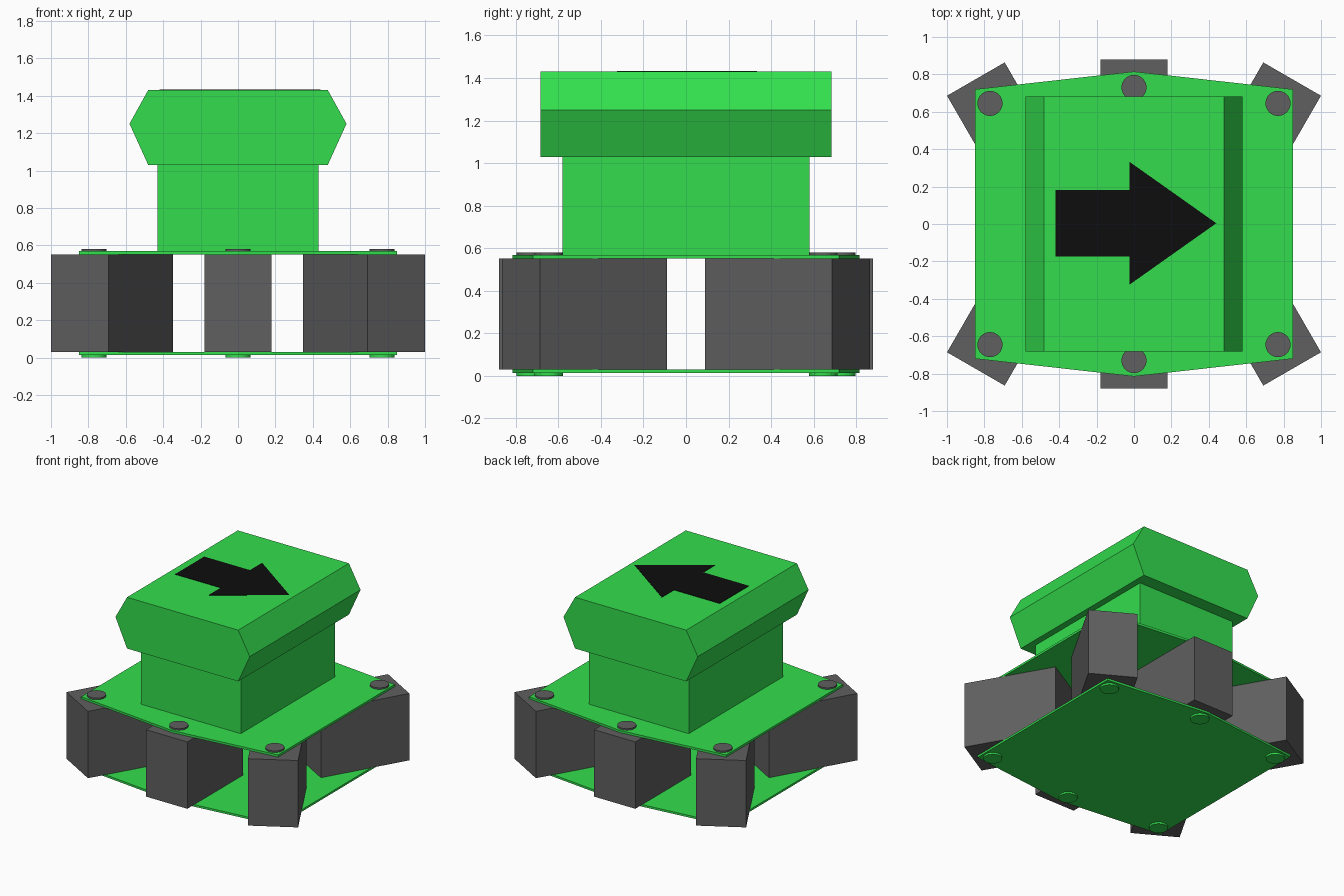
import bpy, bmesh, math
from mathutils import Matrix, Vector

if "Cube" in bpy.data.objects:
    bpy.data.objects.remove(bpy.data.objects["Cube"])


def material(name, rgb):
    m = bpy.data.materials.new(name)
    m.diffuse_color = (*rgb, 1)
    m.use_nodes = True
    m.node_tree.nodes["Principled BSDF"].inputs["Base Color"].default_value = m.diffuse_color
    return m


GREEN = material("bright green", (0.033, 0.73, 0.075))
GREY = material("dark grey", (0.115, 0.115, 0.115))
BLACK = material("black", (0.004, 0.004, 0.004))


def prism(name, outline, start, depth, mat):
    """Extrude a closed 3D outline, given as a function of depth, along a vector."""
    bm = bmesh.new()
    face = bm.faces.new([bm.verts.new(Vector(p) + Vector(start)) for p in outline])
    new = bmesh.ops.extrude_face_region(bm, geom=[face])["geom"]
    verts = [v for v in new if isinstance(v, bmesh.types.BMVert)]
    bmesh.ops.translate(bm, vec=depth, verts=verts)
    bmesh.ops.recalc_face_normals(bm, faces=bm.faces)
    mesh = bpy.data.meshes.new(name)
    bm.to_mesh(mesh)
    bm.free()
    mesh.materials.append(mat)
    ob = bpy.data.objects.new(name, mesh)
    bpy.context.collection.objects.link(ob)
    return ob


def rect(hx, hy):
    return [(-hx, -hy, 0), (hx, -hy, 0), (hx, hy, 0), (-hx, hy, 0)]


# Thin six-sided plates
plate = [(-.85, -.72, 0), (0, -.815, 0), (.85, -.72, 0),
         (.85, .72, 0), (0, .815, 0), (-.85, .72, 0)]
prism("bottom_plate", plate, (0, 0, .014), (0, 0, .016), GREEN)
prism("top_plate", plate, (0, 0, .552), (0, 0, .017), GREEN)

# Six blocks between the plates, outer ones turned by 30 degrees, with bolts
circle = [(.067 * math.cos(2 * math.pi * i / 32), .067 * math.sin(2 * math.pi * i / 32), 0)
          for i in range(32)]
for sy, side in ((-1, "front"), (1, "back")):
    for sx, pos in ((-1, "left"), (0, "middle"), (1, "right")):
        tag = f"{side}_{pos}"
        block = prism("block_" + tag, rect(.178, .345), (0, 0, .03), (0, 0, .522), GREY)
        x, y = (sx * .673, sy * .476) if sx else (0, sy * .535)
        block.matrix_world = (Matrix.Translation((x, y, 0))
                              @ Matrix.Rotation(-sx * sy * math.radians(30), 4, 'Z'))
        bx, by = sx * .77, sy * (.645 if sx else .73)
        prism("top_bolt_" + tag, circle, (bx, by, .565), (0, 0, .016), GREY)
        prism("bottom_bolt_" + tag, circle, (bx, by, 0), (0, 0, .016), GREEN)

# Column and bevelled head
prism("column", rect(.43, .58), (0, 0, .56), (0, 0, .475), GREEN)
head = [(-.48, 0, 1.03), (.48, 0, 1.03), (.58, 0, 1.25),
        (.48, 0, 1.43), (-.48, 0, 1.43), (-.58, 0, 1.25)]
prism("head", head, (0, -.683, 0), (0, 1.366, 0), GREEN)

# Direction arrow plate on top of the head
arrow = [(-.42, -.175, 0), (-.025, -.175, 0), (-.025, -.325, 0), (.44, .004, 0),
         (-.025, .333, 0), (-.025, .183, 0), (-.42, .183, 0)]
prism("arrow", arrow, (0, 0, 1.428), (0, 0, .005), BLACK)
